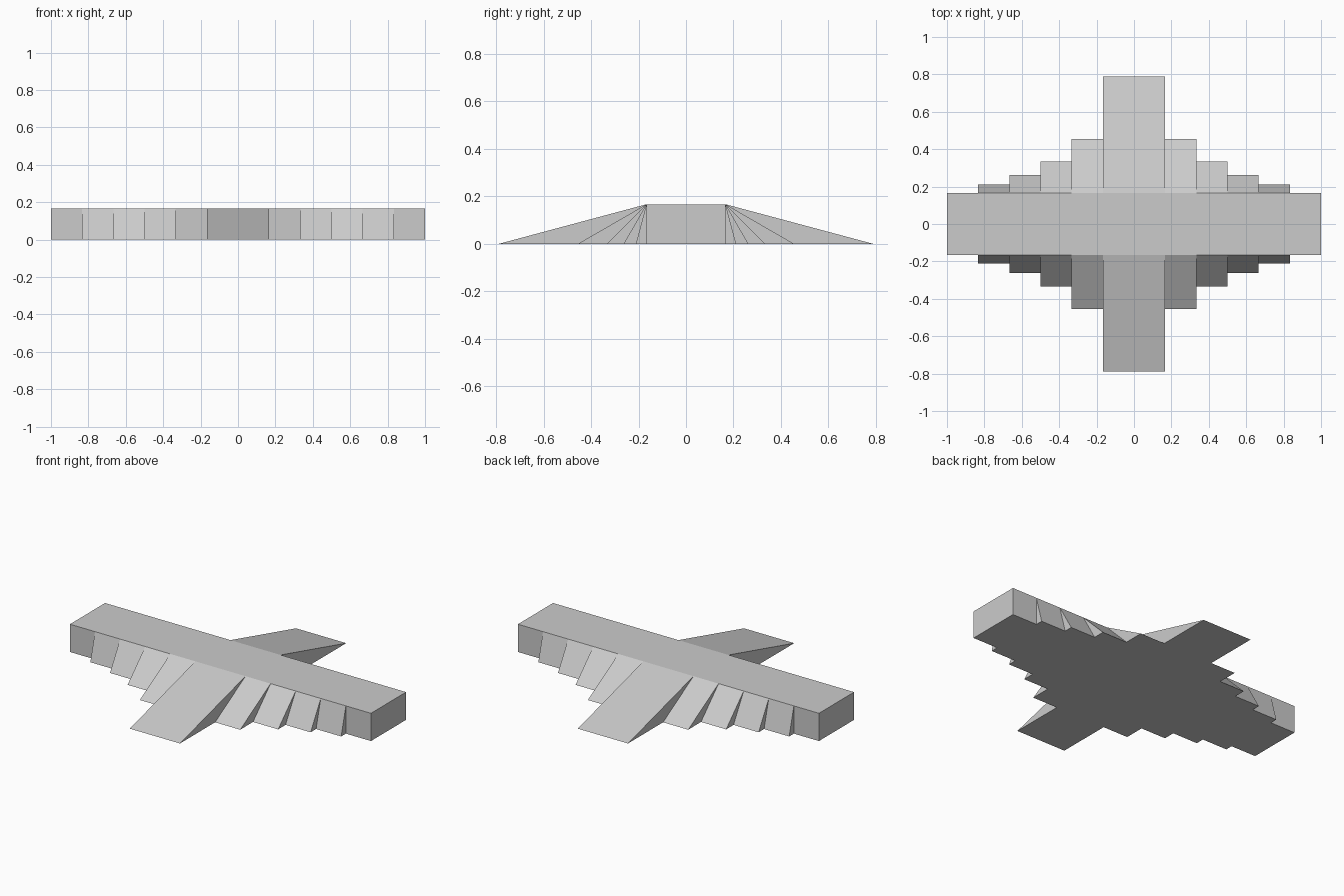
import bpy, bmesh, math

if "Cube" in bpy.data.objects:
    bpy.data.objects.remove(bpy.data.objects["Cube"])

U = 1 / 6                                     # bar half depth and height
xs = [i * U for i in (-6, -5, -4, -3, -2, -1, 1, 2, 3, 4, 5, 6)]
angles = [90, 75, 60, 45, 30, 15, 30, 45, 60, 75, 90]
feet = [U + U / math.tan(math.radians(a)) for a in angles]

bm = bmesh.new()
cache = {}


def vert(x, y, z):
    key = (round(x, 5), round(y, 5), round(z, 5))
    if key not in cache:
        cache[key] = bm.verts.new(key)
    return cache[key]


def face(*points):
    bm.faces.new([vert(*p) for p in points])


for s in (-1, 1):
    # sloped ramps, steeper towards the bar ends
    for x0, x1, f in zip(xs, xs[1:], feet):
        face((x0, s * U, U), (x1, s * U, U), (x1, s * f, 0), (x0, s * f, 0))
    # triangular steps between neighbouring ramps
    for x, a, b in zip(xs[1:-1], feet, feet[1:]):
        face((x, s * U, U), (x, s * a, 0), (x, s * b, 0))
    # square bar end
    face((s, -U, 0), (s, U, 0), (s, U, U), (s, -U, U))

# flat top of the bar
face(*[(x, -U, U) for x in xs], *[(x, U, U) for x in reversed(xs)])

# stepped flat underside
edge = [(x, f) for x0, x1, f in zip(xs, xs[1:], feet) for x in (x0, x1)]
face(*[(x, -f, 0) for x, f in edge], *[(x, f, 0) for x, f in reversed(edge)])

bmesh.ops.recalc_face_normals(bm, faces=bm.faces)
mesh = bpy.data.meshes.new("ramped_bar")
bm.to_mesh(mesh)
bm.free()
bpy.context.collection.objects.link(bpy.data.objects.new("ramped_bar", mesh))
